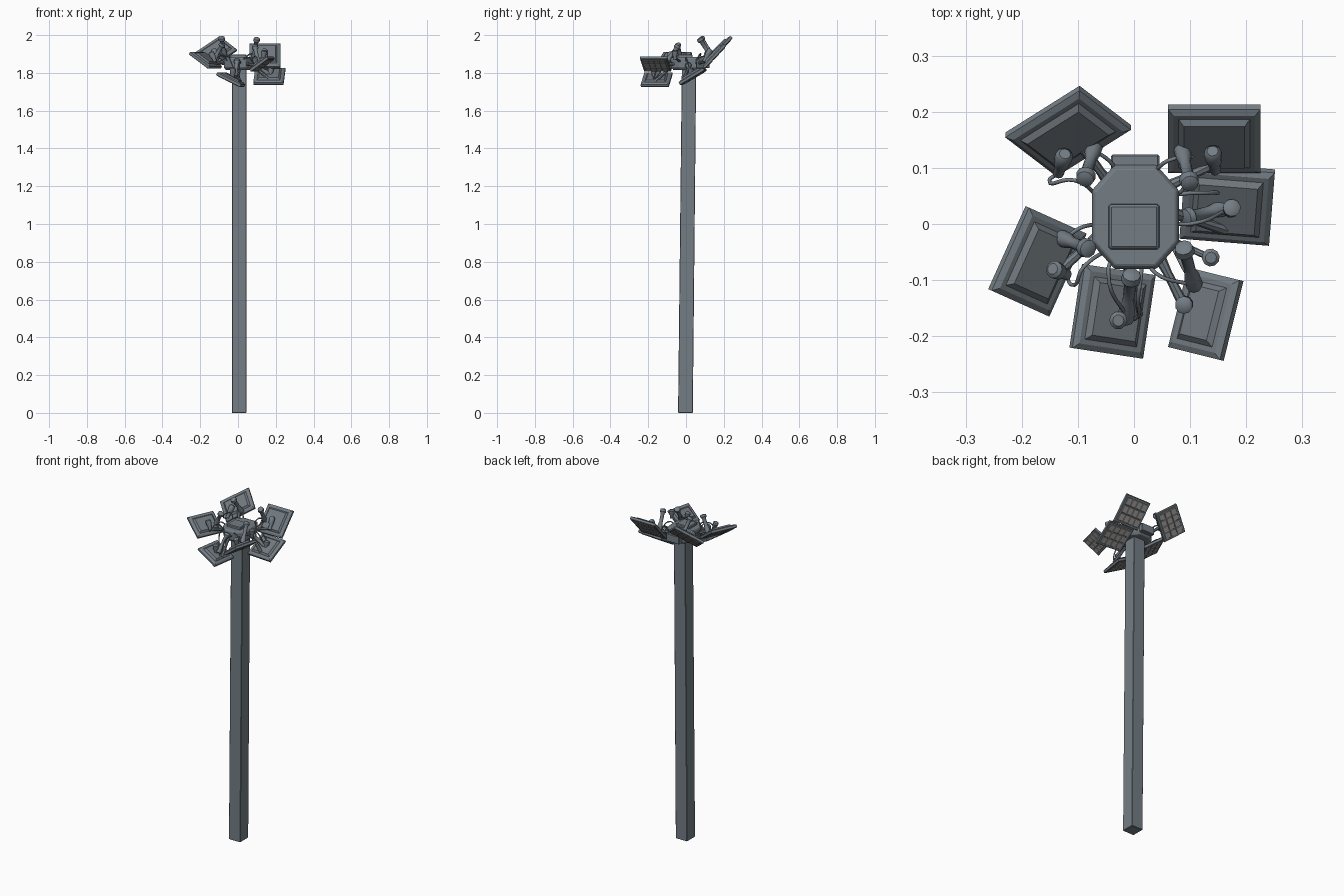
import bpy, bmesh, math
from mathutils import Vector, Matrix

if "Cube" in bpy.data.objects:
    bpy.data.objects.remove(bpy.data.objects["Cube"])


def mat(name, c):
    m = bpy.data.materials.new(name)
    m.diffuse_color = (*c, 1)
    m.use_nodes = True
    m.node_tree.nodes["Principled BSDF"].inputs["Base Color"].default_value = m.diffuse_color
    return m


STEEL = mat("blue_grey_steel", (0.175, 0.208, 0.235))
HOUSING = mat("housing_grey", (0.165, 0.19, 0.212))
LENS = mat("lens_grey", (0.34, 0.33, 0.32))


def make(name, bm, mats, bevel=0, smooth=False):
    bmesh.ops.recalc_face_normals(bm, faces=bm.faces)
    me = bpy.data.meshes.new(name)
    bm.to_mesh(me)
    bm.free()
    for m in mats:
        me.materials.append(m)
    ob = bpy.data.objects.new(name, me)
    bpy.context.collection.objects.link(ob)
    if smooth:
        for p in me.polygons:
            p.use_smooth = True
        me.set_sharp_from_angle(angle=math.radians(40))
    if bevel:
        b = ob.modifiers.new("bevel", 'BEVEL')
        b.width, b.segments = bevel, 1
        b.limit_method, b.angle_limit = 'ANGLE', math.radians(25)
    return ob


def loft(bm, rings, index=0):
    """Join equal-length rings of points and cap both ends."""
    vs = [[bm.verts.new(p) for p in r] for r in rings]
    n = len(vs[0])
    faces = [bm.faces.new((a[i], a[(i + 1) % n], b[(i + 1) % n], b[i]))
             for a, b in zip(vs, vs[1:]) for i in range(n)]
    faces += [bm.faces.new(vs[0][::-1]), bm.faces.new(vs[-1])]
    for f in faces:
        f.material_index = index
    return faces


def rect(cx, cy, z, hx, hy):
    return [Vector((cx + sx * hx, cy + sy * hy, z))
            for sx, sy in ((-1, -1), (1, -1), (1, 1), (-1, 1))]


def rod(name, a, b, profile, sides=10):
    """Turned part from a to b; profile = (fraction, radius) pairs."""
    a, b = Vector(a), Vector(b)
    q = (b - a).to_track_quat('Z', 'Y')
    bm = bmesh.new()
    loft(bm, [[a + (b - a) * t + q @ Vector((r * math.cos(k * math.tau / sides),
                                            r * math.sin(k * math.tau / sides), 0))
               for k in range(sides)] for t, r in profile])
    return make(name, bm, [STEEL], smooth=True)


def cable(name, pts, r=0.0035):
    cu = bpy.data.curves.new(name, 'CURVE')
    cu.dimensions = '3D'
    cu.bevel_depth, cu.bevel_resolution, cu.resolution_u = r, 1, 6
    sp = cu.splines.new('BEZIER')
    sp.bezier_points.add(len(pts) - 1)
    for bp, p in zip(sp.bezier_points, pts):
        bp.co = p
        bp.handle_left_type = bp.handle_right_type = 'AUTO'
    cu.materials.append(STEEL)
    bpy.context.collection.objects.link(bpy.data.objects.new(name, cu))


# Slightly leaning square pole
bm = bmesh.new()
loft(bm, [rect(0.006, -0.003, 0, 0.038, 0.039), rect(0.006, 0.016, 1.83, 0.038, 0.038)])
make("pole", bm, [STEEL], 0.002)


# Octagonal hub, lid and rear box
def octa(z, s=1.0):
    pts = [(-.035, -.08), (.04, -.08), (.08, -.035), (.08, .06),
           (.04, .105), (-.035, .105), (-.075, .06), (-.075, -.035)]
    return [Vector((x * s, .012 + (y - .012) * s, z)) for x, y in pts]


bm = bmesh.new()
loft(bm, [octa(1.815, .85), octa(1.83), octa(1.875), octa(1.885, .93)])
make("hub", bm, [STEEL], 0.002)
bm = bmesh.new()
loft(bm, [rect(0, -.005, 1.88, .046, .041), rect(0, -.005, 1.898, .044, .039)])
make("hub_lid", bm, [STEEL], 0.004)
bm = bmesh.new()
loft(bm, [rect(.002, .108, 1.825, .043, .016), rect(.002, .108, 1.872, .043, .016)])
make("hub_rear_box", bm, [STEEL], 0.003)


# Floodlight: stepped housing, tapered back, lens grid on the underside
def floodlight(name, p0, p1, p2):
    p0, p1, p2 = map(Vector, (p0, p1, p2))
    c = (p0 + p2) / 2
    ex = (p1 - p0).normalized()
    up = p1 - p2
    ey = (up - ex * up.dot(ex)).normalized()
    n = ex.cross(ey)
    if n.z < 0:
        n, ex = -n, -ex
    hx, hy = (p1 - p0).length * .49, up.length * .485
    M = Matrix((ex, ey, n)).transposed().to_4x4()
    M.translation = c
    bm = bmesh.new()
    loft(bm, [rect(0, 0, -.013, hx - .003, hy - .003), rect(0, 0, -.01, hx, hy),
              rect(0, 0, .002, hx, hy), rect(0, 0, .008, hx - .01, hy - .01)])
    loft(bm, [rect(0, 0, .007, hx - .018, hy - .018),
              rect(0, 0, .017, hx - .028, hy - .028)], 1)
    cols, rows = 4, 3
    sx, sy = (hx - .012) * 2 / cols, (hy - .012) * 2 / rows
    for i in range(cols):
        for j in range(rows):
            x, y = (i - (cols - 1) / 2) * sx, (j - (rows - 1) / 2) * sy
            loft(bm, [rect(x, y, -.0125, sx * .47, sy * .47),
                      rect(x, y, -.0155, sx * .42, sy * .42)], 2)
    for f in bm.faces:
        if f.material_index == 0 and f.calc_center_median().z > .007:
            f.material_index = 1
    bm.transform(M)
    make(name, bm, [STEEL, HOUSING, LENS])
    return c, ey, n, hy


# name, three corners, stem (knob end, panel end), plug (top, bottom)
lights = [
    ("rear_left", (-.225, .16, 1.91), (-.09, .245, 2.0), (-.01, .165, 1.918),
     (-.088, .078, 1.99), (-.07, .14, 1.89), (-.123, .125, 1.925), (-.135, .09, 1.86)),
    ("rear_right", (.059, .207, 1.955), (.227, .207, 1.955), (.227, .091, 1.83),
     (.1, .07, 1.985), (.085, .135, 1.88), (.14, .13, 1.925), (.145, .095, 1.86)),
    ("right", (.09, .107, 1.825), (.253, .094, 1.825), (.242, -.04, 1.745),
     (.09, .01, 1.845), (.165, .03, 1.79), (.175, .03, 1.825), (.17, .02, 1.785)),
    ("front_right", (.191, -.1, 1.885), (.155, -.245, 1.885), (.06, -.22, 1.815),
     (.088, -.04, 1.945), (.108, -.11, 1.85), (.088, -.145, 1.885), (.095, -.14, 1.84)),
    ("front", (-.113, -.222, 1.8), (-.09, -.07, 1.8), (.04, -.09, 1.735),
     (-.004, -.088, 1.87), (-.015, -.17, 1.78), (-.028, -.172, 1.83), (-.028, -.168, 1.765)),
    ("left", (-.256, -.117, 1.91), (-.188, .034, 1.91), (-.084, -.018, 1.83),
     (-.08, -.045, 1.955), (-.13, -.025, 1.865), (-.145, -.08, 1.91), (-.12, -.09, 1.86)),
]

STEM = [(0, .008), (.03, .016), (.14, .018), (.22, .011), (.6, .010), (.75, .014), (1, .015)]
PLUG = [(0, .010), (.1, .016), (.45, .015), (.7, .010), (1, .010)]

for name, p0, p1, p2, k, b, t, u in lights:
    c, ey, n, hy = floodlight(name + "_floodlight", p0, p1, p2)
    rod(name + "_stem", k, b, STEM)
    rod(name + "_plug", t, u, PLUG)
    # Bracket from the hub side to the panel back
    d = Vector((c.x, c.y - .012, 0)).normalized()
    hub = Vector((d.x * .065, .012 + d.y * .07, 1.85))
    foot = c - ey * hy * .6 + n * .01
    rod(name + "_bracket", hub, foot, [(0, .012), (.4, .008), (1, .010)], 8)
    # Looping feed cables
    side = Vector((-d.y, d.x, 0))
    cable(name + "_cable", [hub + side * .03, (hub + Vector(t)) / 2 + side * .03 + Vector((0, 0, .015)),
                            Vector(u) + side * .02, Vector(u)])
    cable(name + "_stem_cable", [hub - side * .02, hub - side * .025 + d * .035 + Vector((0, 0, .03)),
                                 Vector(b) + n * .012])

# Extra plug on a short arm beside the front right light
rod("side_plug", (.137, -.06, 1.92), (.135, -.058, 1.87), PLUG)
rod("side_plug_arm", (.07, -.03, 1.86), (.135, -.06, 1.88), [(0, .006), (1, .006)], 8)
